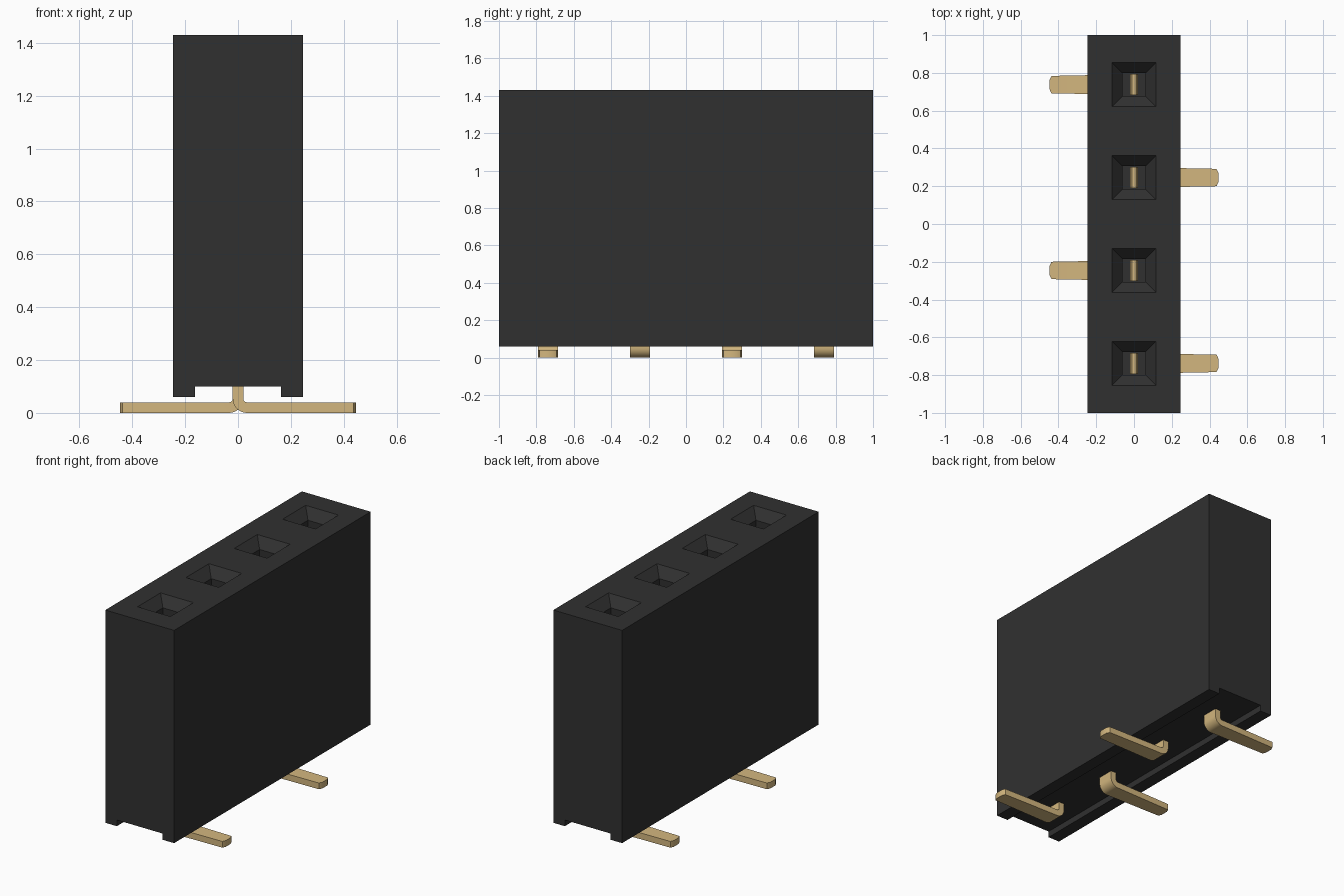
import bpy
import bmesh
from math import sin, cos, pi

cube = bpy.data.objects.get("Cube")
if cube:
    bpy.data.objects.remove(cube, do_unlink=True)


def make_material(name, rgb):
    mat = bpy.data.materials.new(name)
    mat.use_nodes = True
    mat.diffuse_color = (*rgb, 1)
    bsdf = mat.node_tree.nodes["Principled BSDF"]
    bsdf.inputs["Base Color"].default_value = (*rgb, 1)
    bsdf.inputs["Roughness"].default_value = 0.6
    return mat


BLACK = make_material("black plastic", (0.03, 0.03, 0.03))
GOLD = make_material("gold metal", (0.65, 0.47, 0.21))


def loft(name, rings, mat):
    """Join equal-length rings of points into a closed solid."""
    bm = bmesh.new()
    loops = [[bm.verts.new(p) for p in ring] for ring in rings]
    n = len(loops[0])
    for a, b in zip(loops, loops[1:]):
        for i in range(n):
            j = (i + 1) % n
            bm.faces.new((a[i], a[j], b[j], b[i]))
    bm.faces.new(loops[0])
    bm.faces.new(loops[-1])
    bmesh.ops.recalc_face_normals(bm, faces=bm.faces)
    mesh = bpy.data.meshes.new(name)
    bm.to_mesh(mesh)
    bm.free()
    mesh.materials.append(mat)
    obj = bpy.data.objects.new(name, mesh)
    bpy.context.collection.objects.link(obj)
    return obj


def square(y, z, half):
    return [(sx * half, y + sy * half, z)
            for sx, sy in ((-1, -1), (1, -1), (1, 1), (-1, 1))]


TOP, BOTTOM, CEILING = 1.43, 0.06, 0.1
HALF_X, RAIL_X = 0.245, 0.163
PITCH = 0.492
ROWS = [(i - 1.5) * PITCH for i in range(4)]

# Housing: upright block with a channel along the underside
right_half = [(RAIL_X, CEILING), (RAIL_X, BOTTOM), (HALF_X, BOTTOM), (HALF_X, TOP)]
profile = right_half + [(-x, z) for x, z in reversed(right_half)]
housing = loft("housing", [[(x, y, z) for x, z in profile] for y in (-1, 1)], BLACK)

# Sockets: funnel mouths leading to square shafts
for y in ROWS:
    cutter = loft("socket_cutter", [square(y, 0.3, 0.061), square(y, TOP - 0.06, 0.061),
                                    square(y, TOP, 0.117), square(y, TOP + 0.06, 0.173)],
                  BLACK)
    cutter.hide_render = True
    cut = housing.modifiers.new("socket", 'BOOLEAN')
    cut.operation = 'DIFFERENCE'
    cut.solver = 'EXACT'
    cut.object = cutter
    bpy.context.view_layer.objects.active = housing
    bpy.ops.object.modifier_apply(modifier=cut.name)
    bpy.data.objects.remove(cutter, do_unlink=True)

# Contacts: flat strips bent into feet on alternating sides
HALF_T, BEND = 0.02, 0.034


def contact(y, side):
    # Each section: x, z, bend angle, half thickness, half width
    path = [(0, 0.8, 0, 0.01, 0.055), (0, 0.78, 0, HALF_T, 0.055)]
    for i in range(9):
        a = i / 8 * pi / 2
        path.append((BEND * (1 - cos(a)), HALF_T + BEND * (1 - sin(a)), a, HALF_T, 0.054))
    path += [(0.437, HALF_T, pi / 2, HALF_T, 0.046), (0.447, HALF_T, pi / 2, HALF_T, 0.025)]
    rings = []
    for x, z, a, t, w in path:
        rings.append([(side * (x + s * t * cos(a)), y + v * w, z + s * t * sin(a))
                      for s, v in ((-1, -1), (1, -1), (1, 1), (-1, 1))])
    obj = loft("contact", rings, GOLD)
    bpy.ops.object.select_all(action='DESELECT')
    obj.select_set(True)
    bpy.context.view_layer.objects.active = obj
    bpy.ops.object.shade_smooth_by_angle(angle=pi / 6)


for i, y in enumerate(ROWS):
    contact(y, 1 if i % 2 == 0 else -1)
